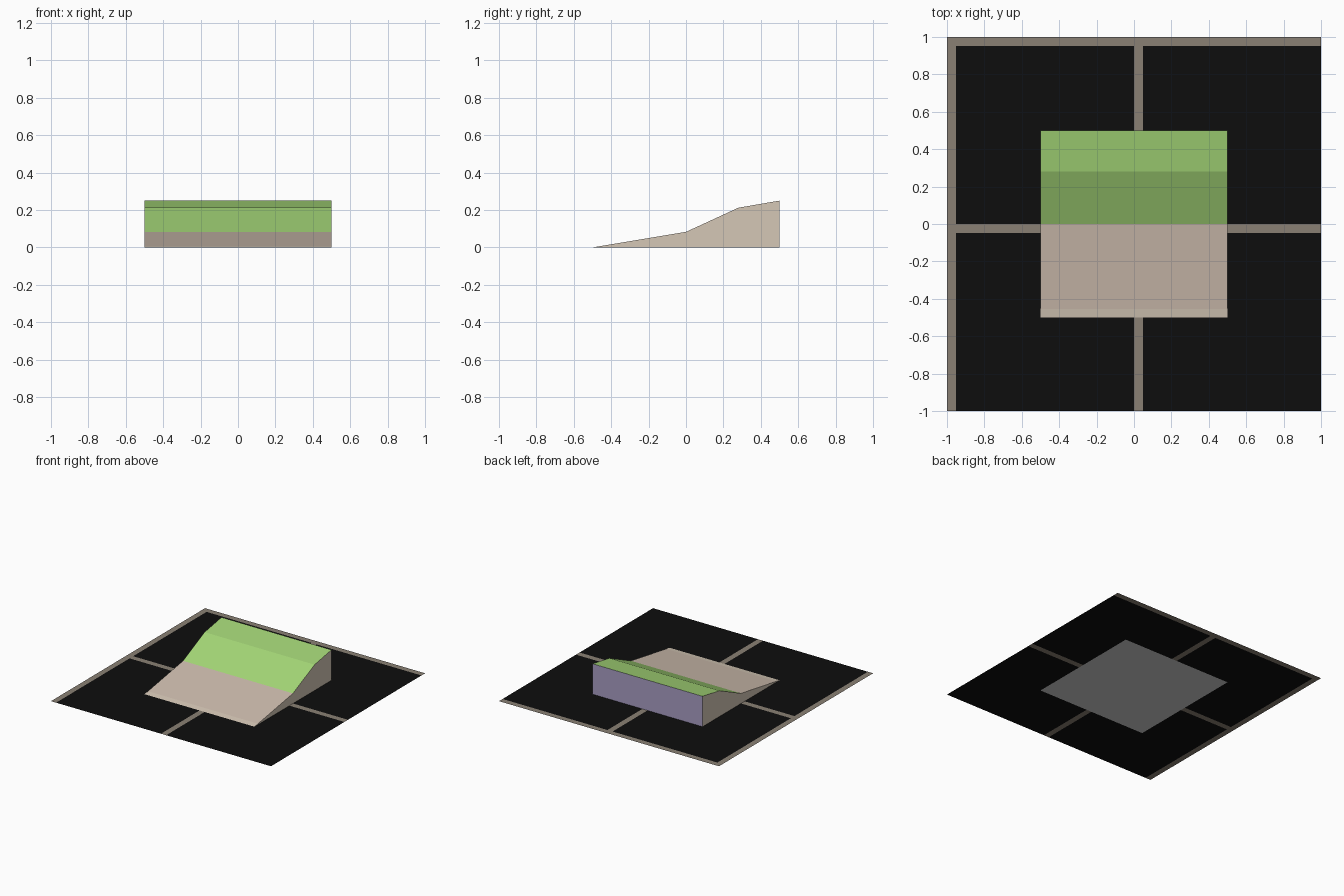
import bpy, bmesh

if "Cube" in bpy.data.objects:
    bpy.data.objects.remove(bpy.data.objects["Cube"])


def material(name, rgb):
    """Flat colour from 0-255 sRGB, stored as linear."""
    lin = [(c / 255 / 12.92) if c < 10 else ((c / 255 + 0.055) / 1.055) ** 2.4 for c in rgb]
    m = bpy.data.materials.new(name)
    m.diffuse_color = (*lin, 1)
    m.use_nodes = True
    m.node_tree.nodes["Principled BSDF"].inputs["Base Color"].default_value = m.diffuse_color
    return m


def finish(bm, name, mats):
    me = bpy.data.meshes.new(name)
    bm.to_mesh(me)
    bm.free()
    for m in mats:
        me.materials.append(m)
    ob = bpy.data.objects.new(name, me)
    bpy.context.collection.objects.link(ob)
    return ob


black = material("black_tile", (13, 13, 13))
grout = material("grey_brown_grout", (138, 128, 116))
tan = material("tan_side", (213, 199, 182))
beige = material("warm_beige", (206, 189, 174))
green = material("grass_green", (163, 213, 118))
purple = material("dusty_purple", (168, 158, 195))
grey = material("light_grey", (205, 205, 205))

# Floor: four tiles with grout on their left and back edges, open under the ramp
G = 0.047
xs = [-1, -1 + G, -0.5, 0, G, 0.5, 1]
ys = [-y for y in reversed(xs)]
bm = bmesh.new()
for x0, x1 in zip(xs, xs[1:]):
    for y0, y1 in zip(ys, ys[1:]):
        cx, cy = (x0 + x1) / 2, (y0 + y1) / 2
        if abs(cx) < 0.5 and abs(cy) < 0.5:
            continue
        f = bm.faces.new([bm.verts.new((x, y, 0)) for x, y in
                          ((x0, y0), (x1, y0), (x1, y1), (x0, y1))])
        f.material_index = int(cx % 1 < G or -cy % 1 < G)
bmesh.ops.remove_doubles(bm, verts=bm.verts, dist=1e-5)
finish(bm, "tiled_floor", [black, grout])

# Ramp: side profile (y, z) extruded across x
profile = [(-0.5, 0), (0.5, 0), (0.5, 0.25), (0.28, 0.212), (0, 0.083), (-0.455, 0.0075)]
bm = bmesh.new()
side = bm.faces.new([bm.verts.new((-0.5, y, z)) for y, z in profile])
ext = bmesh.ops.extrude_face_region(bm, geom=[side], use_keep_orig=True)
bmesh.ops.translate(bm, vec=(1, 0, 0),
                    verts=[v for v in ext["geom"] if isinstance(v, bmesh.types.BMVert)])
bmesh.ops.recalc_face_normals(bm, faces=bm.faces)
for f in bm.faces:
    n, c = f.normal, f.calc_center_median()
    if n.z < -0.5:
        f.material_index = 4          # underside
    elif n.y > 0.5:
        f.material_index = 3          # back
    elif n.z > 0.5 and c.y > 0:
        f.material_index = 2          # upper slopes
    elif n.z > 0.5 and c.y > -0.4:
        f.material_index = 1          # lower slope
finish(bm, "ramp", [tan, beige, green, purple, grey])
